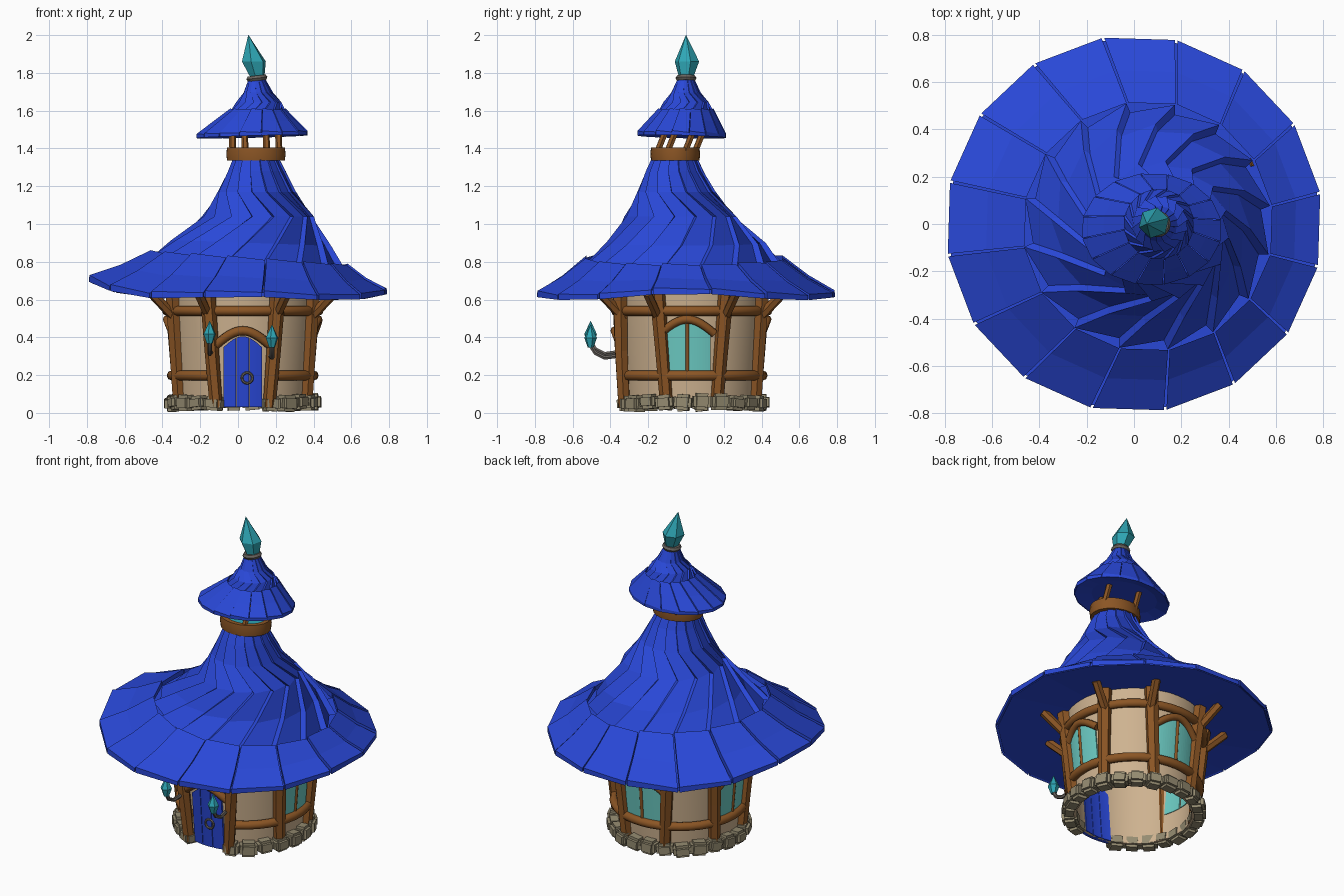
import bpy, bmesh, math, random
from math import sin, cos, pi, radians
from mathutils import Vector, Matrix

if "Cube" in bpy.data.objects:
    bpy.data.objects.remove(bpy.data.objects["Cube"])

random.seed(4)
CX, CY = 0.025, 0.03          # centre of the house body
FRONT = -pi / 2


def material(name, rgb):
    m = bpy.data.materials.new(name)
    m.diffuse_color = (*rgb, 1)
    m.use_nodes = True
    m.node_tree.nodes["Principled BSDF"].inputs["Base Color"].default_value = m.diffuse_color
    return m


BLUE = material("roof blue", (0.022, 0.064, 0.68))
WOOD = material("brown wood", (0.26, 0.092, 0.018))
TAN = material("tan plaster", (0.62, 0.45, 0.28))
STONE = material("grey stone", (0.30, 0.26, 0.165))
CRYSTAL = material("teal crystal", (0.027, 0.38, 0.46))
GLASS = material("pale teal glass", (0.15, 0.60, 0.55))
METAL = material("grey metal", (0.14, 0.125, 0.11))


def finish(name, bm, mat, smooth=None):
    bmesh.ops.recalc_face_normals(bm, faces=bm.faces)
    me = bpy.data.meshes.new(name)
    bm.to_mesh(me)
    bm.free()
    me.materials.append(mat)
    if smooth:
        me.polygons.foreach_set("use_smooth", [True] * len(me.polygons))
        me.set_sharp_from_angle(angle=radians(smooth))
    ob = bpy.data.objects.new(name, me)
    bpy.context.collection.objects.link(ob)
    return ob


def add_loft(bm, rings, closed=False, caps=True):
    """Skin a list of equal-length point rings."""
    vs = [[bm.verts.new(p) for p in r] for r in rings]
    n = len(vs[0])
    for i in range(len(vs) if closed else len(vs) - 1):
        a, b = vs[i], vs[(i + 1) % len(vs)]
        for j in range(n):
            k = (j + 1) % n
            bm.faces.new((a[j], a[k], b[k], b[j]))
    if caps and not closed:
        bm.faces.new(vs[0])
        bm.faces.new(vs[-1])


def loft(name, rings, mat, smooth=None, closed=False, caps=True):
    bm = bmesh.new()
    add_loft(bm, rings, closed, caps)
    return finish(name, bm, mat, smooth)


def tube(name, pts, r0, mat, r1=None, sides=8, closed=False, smooth=50):
    pts = [Vector(p) for p in pts]
    n, rings = len(pts), []
    for i, p in enumerate(pts):
        if closed:
            t = pts[(i + 1) % n] - pts[i - 1]
        else:
            t = pts[min(i + 1, n - 1)] - pts[max(i - 1, 0)]
        q = t.to_track_quat('Z', 'Y')
        r = r0 + ((r1 or r0) - r0) * i / (n - 1)
        rings.append([p + q @ Vector((r * cos(2 * pi * j / sides), r * sin(2 * pi * j / sides), 0))
                      for j in range(sides)])
    return loft(name, rings, mat, smooth, closed)


def on_wall(ang, z, off=0.0, u=0.0):
    """Point on the flared wall, u = distance sideways from the given angle."""
    r = 0.345 + 0.083 * z
    a = ang + u / r
    return Vector((CX + (r + off) * cos(a), CY + (r + off) * sin(a), z))


def arch_z(u, w, z1, h):
    return z1 + h * cos(pi / 2 * max(-1, min(1, u / w)))


def arched_plate(name, ang, u0, u1, w, z0, z1, h, off, mat, n=8):
    rings = []
    for i in range(n + 1):
        u = u0 + (u1 - u0) * i / n
        zt = arch_z(u, w, z1, h)
        rings.append([on_wall(ang, z0, -0.02, u), on_wall(ang, z0, off, u),
                      on_wall(ang, zt, off, u), on_wall(ang, zt, -0.02, u)])
    return loft(name, rings, mat)


def arch_beam(name, ang, w, z1, h, r, off=0.015):
    us = [w * (i / 6 - 1) for i in range(13)]
    return tube(name, [on_wall(ang, arch_z(u, w, z1, h), off, u) for u in us], r, WOOD)


def brim(name, oc, orad, zout, ic, irad, zin, sag, thick, n=16):
    """Ring of separate sloping shingles plus a closed underside."""
    bm = bmesh.new()
    start, step, gap = radians(9.5), 2 * pi / n, radians(0.4)

    def pt(a, t, dz):
        x = (oc[0] + orad[0] * cos(a)) * (1 - t) + (ic[0] + irad * cos(a)) * t
        y = (oc[1] + orad[1] * sin(a)) * (1 - t) + (ic[1] + irad * sin(a)) * t
        return (x, y, zout(a) * (1 - t) + zin(a) * t - sag * 4 * t * (1 - t) + dz)
    for k in range(n):
        a, b = start + k * step + gap, start + (k + 1) * step - gap
        lift = thick * random.uniform(0.2, 0.5)
        add_loft(bm, [[pt(a, t, lift), pt(b, t, 0), pt(b, t, -thick), pt(a, t, -thick)]
                      for t in (0, 0.5, 1)])
    finish(name, bm, BLUE)
    rings = []
    for s, dz in ((0.985, 0.0), (0.985, -thick * 0.9), (0.5, 0.03 * orad[0])):
        rings.append([(oc[0] + s * orad[0] * cos(a), oc[1] + s * orad[1] * sin(a),
                       (zout(a) if s > 0.9 else zout(pi / 4)) + dz)
                      for a in [start + k * step for k in range(n)]])
    loft(name + "_underside", rings, BLUE)


def swirl(name, levels, n=16):
    """Twisted cone of overlapping strips: (z, x, y, radius, twist, tilt)."""
    rings = []
    for z, x, y, r, tw, tilt in levels:
        ring = []
        for k in range(n):
            for da, f in ((0, 1.045), (0.95, 0.965)):
                a = radians(9.5 + tw) + (k + da) * 2 * pi / n
                ring.append((x + r * f * cos(a), y + r * f * sin(a), z - tilt * cos(a)))
        rings.append(ring)
    return loft(name, rings, BLUE)


def crystal(name, levels, sides=6):
    loft(name, [[(x + r * cos(2 * pi * j / sides + 0.3), y + r * sin(2 * pi * j / sides + 0.3), z)
                 for j in range(sides)] for z, x, y, r in levels], CRYSTAL)


# Plaster wall, open below
wall = []
for z, off in ((0.03, 0), (0.35, 0), (0.66, 0), (0.66, -0.015), (0.35, -0.015), (0.03, -0.015)):
    wall.append([on_wall(2 * pi * k / 48, z, off) for k in range(48)])
loft("wall", wall, TAN, 40, closed=True)

# Stone footing with a gap at the door
bm = bmesh.new()
for k in range(22):
    a = FRONT + radians(16 + 328 * (k + 0.5) / 22)
    size = (random.uniform(0.08, 0.092), random.uniform(0.092, 0.106), random.uniform(0.074, 0.09))
    m = (Matrix.Translation((CX + 0.372 * cos(a), CY + 0.372 * sin(a), 0.055 + random.uniform(-0.008, 0.006)))
         @ Matrix.Rotation(a + random.uniform(-0.1, 0.1), 4, 'Z')
         @ Matrix.Rotation(random.uniform(-0.12, 0.12), 4, 'X') @ Matrix.Diagonal((*size, 1)))
    cube = bmesh.ops.create_cube(bm, size=1, matrix=m)["verts"]
    edges = list({e for v in cube for e in v.link_edges})
    bmesh.ops.bevel(bm, geom=edges, offset=0.016, segments=2, affect='EDGES')
for v in bm.verts:
    v.co.z = max(0, v.co.z)
finish("stone_footing", bm, STONE)

# Horizontal beams
tube("upper_beam", [on_wall(2 * pi * k / 40, 0.54, 0.012) for k in range(40)], 0.026, WOOD, closed=True)
tube("lower_beam", [on_wall(FRONT + radians(20 + 320 * k / 36), 0.198, 0.014) for k in range(37)], 0.027, WOOD)

# Leaning posts and roof braces, a pair on each side
for i, side in enumerate(("front", "right", "back", "left")):
    ang = FRONT + i * pi / 2
    out = 0.022 if side == "front" else 0.0
    for s, tag in ((-1, "a"), (1, "b")):
        lo, hi = ang + s * radians(21.5), ang + s * radians(26)
        tube(f"{side}_post_{tag}", [on_wall(lo, 0.03, 0.014 + out), on_wall((lo + hi) / 2, 0.33, 0.013 + out),
                                    on_wall(hi, 0.64, 0.015 + out / 2)], 0.034, WOOD, 0.042, sides=6, smooth=None)
        tube(f"{side}_brace_{tag}", [on_wall(hi, 0.50, 0.01), on_wall(hi, 0.635, 0.14)], 0.026, WOOD,
             sides=6, smooth=None)
    if side == "front":
        continue
    # Arched window with two panes
    if side == "right":
        ang -= radians(3.5)
    for s, tag in ((-1, "a"), (1, "b")):
        u0, u1 = sorted((s * 0.006, s * 0.122))
        arched_plate(f"{side}_window_pane_{tag}", ang, u0, u1, 0.122, 0.2, 0.41, 0.07, 0.009, GLASS)
    tube(f"{side}_window_bar", [on_wall(ang, 0.2, 0.006), on_wall(ang, 0.48, 0.006)], 0.011, WOOD)
    arch_beam(f"{side}_window_arch", ang, 0.14, 0.42, 0.075, 0.022)

# Plank door, arch and ring handle
for k in range(3):
    u = -0.1 + k * 0.0667
    arched_plate(f"door_plank_{k + 1}", FRONT, u + 0.0015, u + 0.0652, 0.1, 0.03, 0.345, 0.06, 0.02, BLUE)
arch_beam("door_arch", FRONT, 0.135, 0.36, 0.075, 0.024, 0.025)
bpy.ops.mesh.primitive_torus_add(major_segments=16, minor_segments=6, major_radius=0.028, minor_radius=0.007,
                                 location=on_wall(FRONT, 0.185, 0.026, 0.022), rotation=(pi / 2, 0, 0))
bpy.context.object.name = "door_handle"
bpy.context.object.data.materials.append(METAL)

# Crystal lamps beside the door
for x, dz, tag in ((-0.15, 0.012, "left"), (0.18, -0.008, "right")):
    tube(f"{tag}_lamp_bracket", [(x * 0.95, -0.36, 0.31 + dz), (x, -0.43, 0.30 + dz), (x, -0.48, 0.325 + dz),
                                 (x, -0.505, 0.365 + dz)], 0.012, METAL, sides=6)
    crystal(f"{tag}_lamp_crystal", [(0.355 + dz, x, -0.505, 0.016), (0.405 + dz, x, -0.505, 0.034),
                                    (0.475 + dz, x, -0.505, 0.001)])

# Main roof: wide brim, higher on the left, and twisted cone
brim("main_brim", (0, 0), (0.798, 0.798),
     lambda a: 0.612 + 0.112 * max(0, -cos(a)) ** 4 + 0.045 * max(0, cos(a)) ** 6 + 0.028 * sin(a) ** 6,
     (0.06, -0.01), 0.53, lambda a: 0.815 - 0.035 * cos(a), 0.012, 0.025)
swirl("main_roof_cone", [(0.79, 0.055, -0.01, 0.505, 0, 0.035), (0.90, 0.07, 0, 0.405, 10, 0.015),
                         (1.04, 0.105, -0.03, 0.285, 30, 0), (1.17, 0.10, -0.05, 0.20, 6, 0),
                         (1.28, 0.10, -0.06, 0.148, 0, 0), (1.36, 0.095, -0.06, 0.112, 0, 0)])

# Wooden collar, lantern glow plate and posts
RX, RY, RC = 0.157, 0.132, (0.095, -0.057)


def collar_point(a, d, z):
    return (RC[0] + (RX - d) * cos(a), RC[1] + (RY - d) * sin(a), z)


loft("collar", [[collar_point(2 * pi * k / 24, d, z) for d, z in
                 ((0.004, 1.335), (0, 1.37), (0.004, 1.405), (0.032, 1.405), (0.032, 1.335))]
                for k in range(24)], WOOD, 40, closed=True)
loft("lantern_plate", [[collar_point(2 * pi * k / 16, 0.03, z) for k in range(16)]
                       for z in (1.365, 1.373)], CRYSTAL)
for k in range(4):
    a = radians(25 + 90 * k)
    p = Vector(collar_point(a, 0.022, 1.37))
    tube(f"lantern_post_{k + 1}", [p, p + Vector((-0.004, 0.06, 0.15))], 0.018, WOOD, sides=6)

# Small upper roof
brim("cap_brim", (0.075, -0.022), (0.298, 0.238), lambda a: 1.478 + 0.008 * cos(a) - 0.006 * sin(a),
     (0.105, 0.0), 0.148, lambda a: 1.605, 0.0, 0.016)
swirl("cap_cone", [(1.585, 0.105, 0, 0.150, 0, 0), (1.645, 0.11, 0, 0.116, 22, 0),
                   (1.695, 0.108, 0, 0.076, 4, 0), (1.775, 0.10, 0, 0.04, 0, 0)])

# Finial ring and crystal
bpy.ops.mesh.primitive_torus_add(major_segments=16, minor_segments=6, major_radius=0.04, minor_radius=0.016,
                                 location=(0.10, 0, 1.772), rotation=(0, -0.12, 0))
bpy.context.object.name = "finial_ring"
bpy.context.object.data.materials.append(METAL)
crystal("finial_crystal", [(1.765, 0.105, 0, 0.035), (1.86, 0.084, 0.005, 0.066), (2.0, 0.055, 0, 0.001)])
